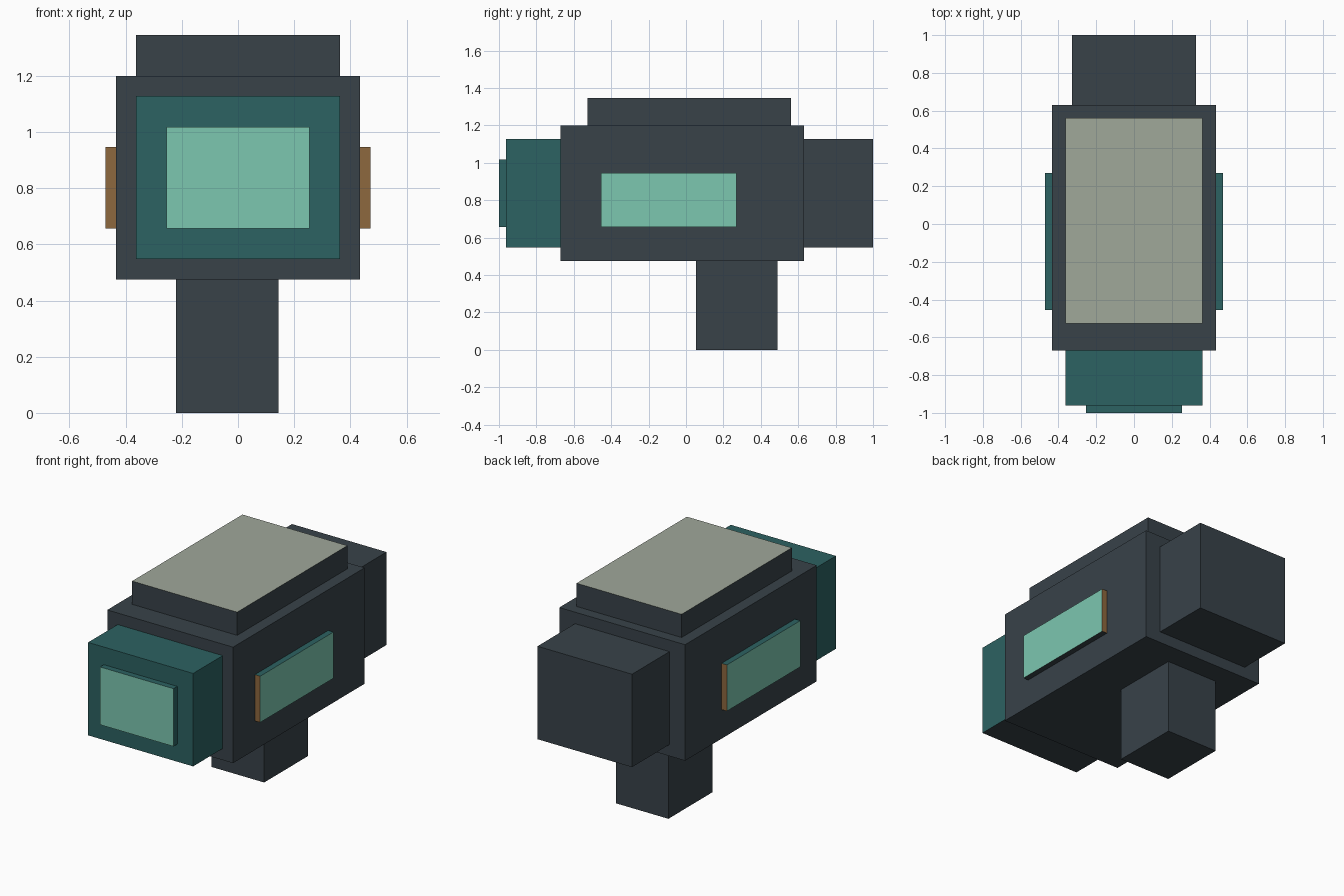
import bpy

# Remove the default object
cube = bpy.data.objects.get("Cube")
if cube:
    bpy.data.objects.remove(cube, do_unlink=True)


def linear(c):
    c /= 255
    return c / 12.92 if c <= 0.04045 else ((c + 0.055) / 1.055) ** 2.4


def make_material(name, *rgb):
    mat = bpy.data.materials.new(name)
    colour = [linear(c) for c in rgb] + [1.0]
    mat.use_nodes = True
    mat.diffuse_color = colour
    for node in mat.node_tree.nodes:
        if node.type == 'BSDF_PRINCIPLED':
            node.inputs["Base Color"].default_value = colour
    return mat


slate = make_material("dark slate", 56, 66, 73)
teal = make_material("deep teal", 44, 98, 98)
mint = make_material("pale mint", 124, 199, 176)
brown = make_material("warm brown", 141, 104, 62)
beige = make_material("grey beige", 160, 168, 154)

DIRECTIONS = {"left": (1, 0, 0), "right": (-1, 0, 0), "back": (0, 1, 0),
              "front": (0, -1, 0), "top": (0, 0, 1), "bottom": (0, 0, -1)}


def box(name, x, y, z, base, **sides):
    """Box spanning the given ranges; keyword sides override the base colour."""
    spans = (x, y, z)
    bpy.ops.mesh.primitive_cube_add(size=1)
    obj = bpy.context.object
    obj.name = name
    mesh = obj.data
    for v in mesh.vertices:
        v.co = [lo + (hi - lo) * (c + 0.5) for (lo, hi), c in zip(spans, v.co)]
    mesh.materials.clear()
    mesh.materials.append(base)
    for side, mat in sides.items():
        if mat.name not in mesh.materials:
            mesh.materials.append(mat)
        slot = mesh.materials.find(mat.name)
        for face in mesh.polygons:
            if sum(a * b for a, b in zip(face.normal, DIRECTIONS[side])) > 0.9:
                face.material_index = slot
    return obj


# Main housing, raised lid and rear block
box("body", (-0.435, 0.435), (-0.67, 0.63), (0.475, 1.2), slate)
box("top_lid", (-0.363, 0.363), (-0.527, 0.562), (1.2, 1.345), slate, top=beige)
box("rear_block", (-0.327, 0.327), (0.63, 1.0), (0.547, 1.128), slate)

# Grip under the housing
box("grip", (-0.22, 0.144), (0.053, 0.488), (0.0, 0.475), slate)

# Front block with its raised screen
box("front_block", (-0.363, 0.363), (-0.962, -0.67), (0.547, 1.128), teal,
    bottom=slate)
box("front_screen", (-0.254, 0.254), (-1.0, -0.962), (0.657, 1.018), teal,
    front=mint, bottom=slate)

# Side panels
for side, sign in (("left", 1), ("right", -1)):
    x = sorted((sign * 0.435, sign * 0.472))
    box(side + "_panel", x, (-0.455, 0.27), (0.657, 0.946), teal,
        front=brown, back=brown, bottom=slate, **{side: mint})
